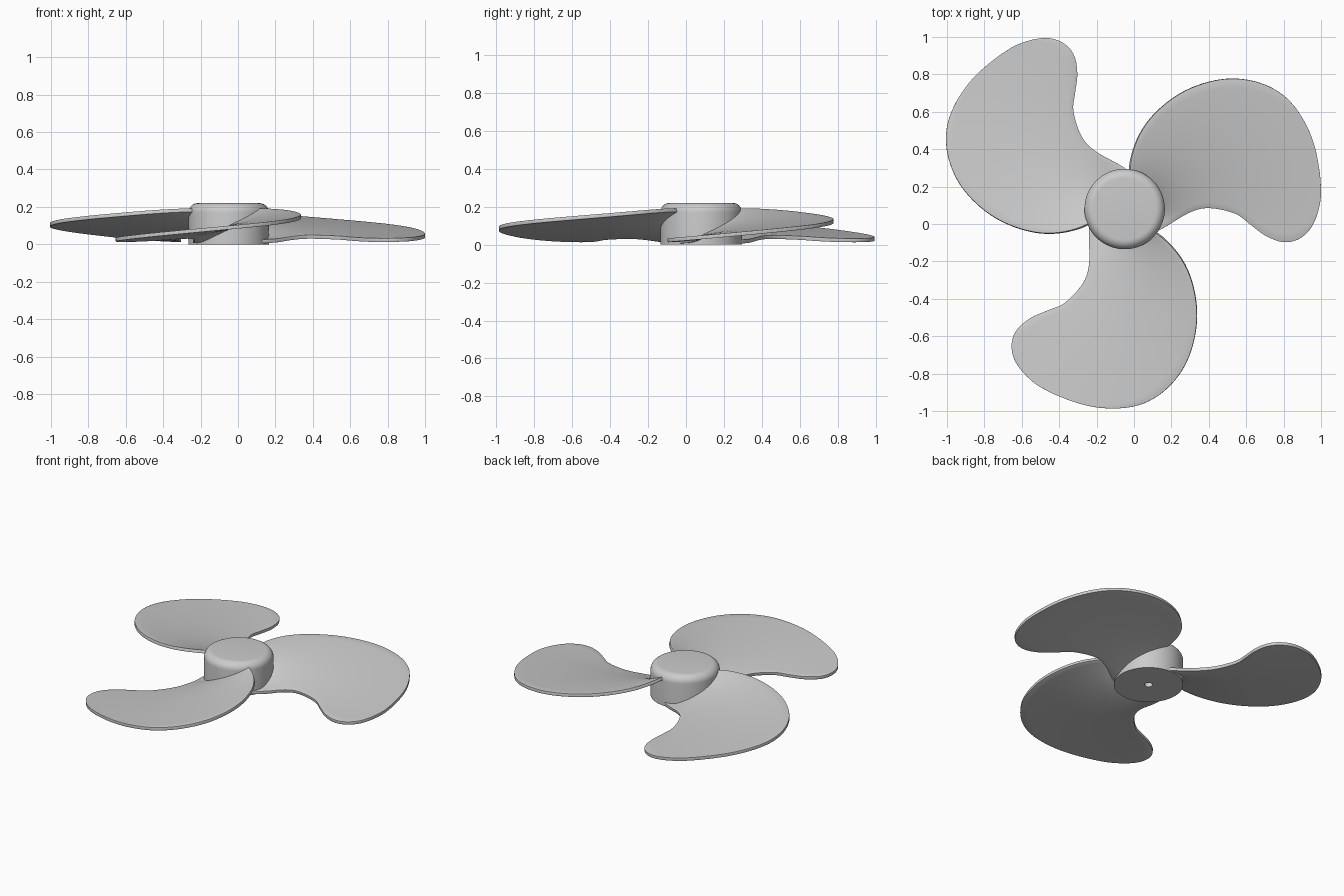
import bpy, bmesh, math
from mathutils import Vector

cube = bpy.data.objects.get("Cube")
if cube:
    bpy.data.objects.remove(cube, do_unlink=True)

CENTRE = Vector((-0.05, 0.08, 0))

metal = bpy.data.materials.new("light_grey_metal")
metal.use_nodes = True
metal.diffuse_color = (0.6, 0.6, 0.6, 1)
metal.node_tree.nodes["Principled BSDF"].inputs["Base Color"].default_value = (0.6, 0.6, 0.6, 1)


def finish(name, bm):
    mesh = bpy.data.meshes.new(name)
    bmesh.ops.recalc_face_normals(bm, faces=bm.faces)
    bm.to_mesh(mesh)
    bm.free()
    mesh.materials.append(metal)
    obj = bpy.data.objects.new(name, mesh)
    bpy.context.collection.objects.link(obj)
    obj.location = CENTRE
    bpy.ops.object.select_all(action='DESELECT')
    obj.select_set(True)
    bpy.context.view_layer.objects.active = obj
    bpy.ops.object.shade_smooth_by_angle(angle=math.radians(40))
    return obj


# Hub: lathed profile with a blind shaft hole below and a rounded top rim
R, H, F = 0.215, 0.22, 0.05
profile = [(0, 0.15), (0.025, 0.15), (0.025, 0), (R, 0)]
for i in range(9):
    a = math.pi / 2 * i / 8
    profile.append((R - F + F * math.cos(a), H - F + F * math.sin(a)))
profile.append((0, H))
bm = bmesh.new()
verts = [bm.verts.new((r, 0, z)) for r, z in profile]
edges = [bm.edges.new(pair) for pair in zip(verts, verts[1:])]
bmesh.ops.spin(bm, geom=verts + edges, cent=(0, 0, 0), axis=(0, 0, 1),
               angle=math.tau, steps=64)
bmesh.ops.remove_doubles(bm, verts=bm.verts, dist=0.0001)
finish("hub", bm)

# Blade outline around the hub axis, from leading root over the tip to trailing root
outline = [Vector(p) for p in (
    (0.03, 0.1), (0.03, 0.25), (0.08, 0.4), (0.17, 0.52), (0.3, 0.62), (0.45, 0.68),
    (0.6, 0.697), (0.75, 0.665), (0.87, 0.59), (0.96, 0.47), (1.02, 0.32),
    (1.05, 0.12), (1.035, -0.01), (0.99, -0.11), (0.92, -0.165), (0.84, -0.175),
    (0.75, -0.14), (0.67, -0.08), (0.59, -0.023), (0.45, 0.007), (0.34, -0.02),
    (0.19, -0.11), (0.08, -0.14))]


def smooth(points, steps):
    pts = [2 * points[0] - points[1]] + points + [2 * points[-1] - points[-2]]
    out = []
    for a, b, c, d in zip(pts, pts[1:], pts[2:], pts[3:]):
        for k in range(steps):
            t = k / steps
            out.append(0.5 * (2 * b + (c - a) * t + (2 * a - 5 * b + 4 * c - d) * t * t
                              + (3 * b - a - 3 * c + d) * t ** 3))
    return out + [points[-1]]


def height(p):
    # Helical pitch, easing out to a low floor along the trailing root
    d = 0.021 + 0.00175 * math.degrees(math.atan2(p.y, p.x))
    return 0.015 + 0.5 * (d + math.sqrt(d * d + 0.0002))


rim = smooth(outline, 5)
half, ACROSS = len(rim) // 2, 16
for name, turn in (("right_front_blade", -120), ("left_blade", 0), ("right_back_blade", 120)):
    bm = bmesh.new()
    rows = []
    for i in range(half):
        a, b = rim[i], rim[-1 - i]
        row = [a.lerp(b, j / ACROSS) for j in range(ACROSS + 1)]
        rows.append([bm.verts.new((p.x, p.y, height(p))) for p in row])
    for r, s in zip(rows, rows[1:]):
        for j in range(ACROSS):
            bm.faces.new((r[j], s[j], s[j + 1], r[j + 1]))
    blade = finish(name, bm)
    blade.rotation_euler.z = math.radians(turn)
    thick = blade.modifiers.new("thickness", 'SOLIDIFY')
    thick.thickness, thick.offset = 0.02, 0
    soft = blade.modifiers.new("soft_rim", 'BEVEL')
    soft.width, soft.segments = 0.006, 2
    soft.limit_method, soft.angle_limit = 'ANGLE', math.radians(50)
